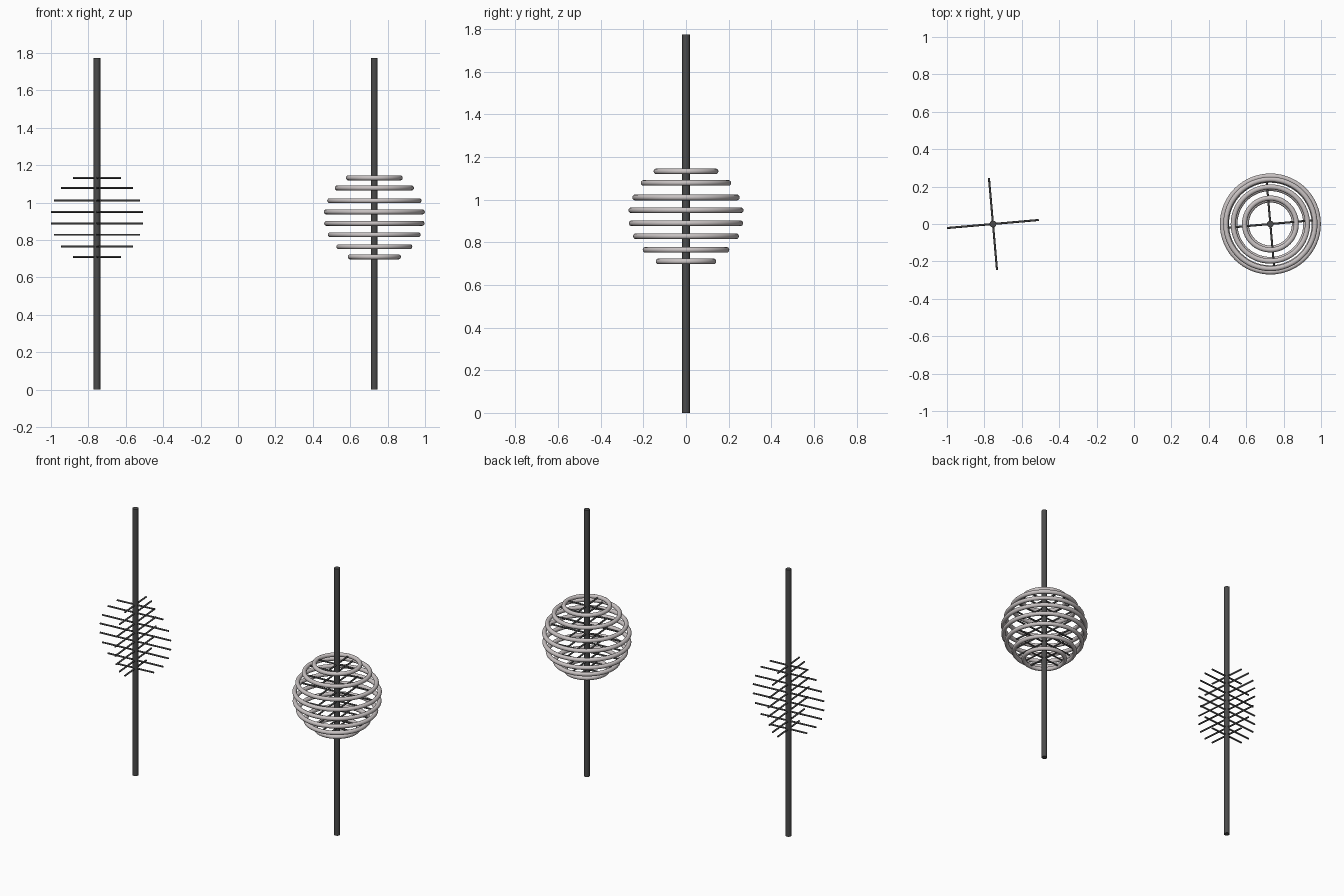
import bpy
from math import radians, pi

if "Cube" in bpy.data.objects:
    bpy.data.objects.remove(bpy.data.objects["Cube"])

POLE_H, POLE_R = 1.773, 0.018
SPIN = radians(5)  # slight twist of the crossed spokes
# level height, outer ring radius, spoke half length
LEVELS = [(1.132, 0.152, 0.128), (1.078, 0.212, 0.192),
          (1.010, 0.252, 0.231), (0.950, 0.270, 0.246),
          (0.889, 0.268, 0.246), (0.828, 0.248, 0.231),
          (0.764, 0.203, 0.192), (0.710, 0.142, 0.128)]
TUBE = 0.0135


def material(name, color):
    m = bpy.data.materials.new(name)
    m.diffuse_color = (*color, 1)
    m.use_nodes = True
    m.node_tree.nodes["Principled BSDF"].inputs["Base Color"].default_value = m.diffuse_color
    return m


dark = material("dark_metal", (0.07, 0.07, 0.07))
pale = material("pale_metal", (0.58, 0.54, 0.54))


def finish(name, mat):
    ob = bpy.context.object
    ob.name = name
    ob.data.materials.append(mat)
    bpy.ops.object.shade_smooth_by_angle(angle=radians(40))
    return ob


def rod(name, radius, length, loc, rot=(0, 0, 0), sides=16):
    bpy.ops.mesh.primitive_cylinder_add(vertices=sides, radius=radius, depth=length,
                                        location=loc, rotation=rot)
    return finish(name, dark)


# upright pole with crossed spokes at every level
def spoked_pole(side, x):
    rod(side + "_pole", POLE_R, POLE_H, (x, 0, POLE_H / 2))
    for i, (z, _, half) in enumerate(LEVELS):
        for k in range(2):
            rod(f"{side}_spoke_{i}_{k}", 0.0055, 2 * half, (x, 0, z),
                (0, pi / 2, SPIN + k * pi / 2), 10)


spoked_pole("left", -0.754)
spoked_pole("right", 0.729)

# stacked rings forming a globe around the right pole
for i, (z, outer, _) in enumerate(LEVELS):
    bpy.ops.mesh.primitive_torus_add(major_radius=outer - TUBE, minor_radius=TUBE,
                                     major_segments=64, minor_segments=14,
                                     location=(0.729, 0, z))
    finish(f"globe_ring_{i}", pale)
